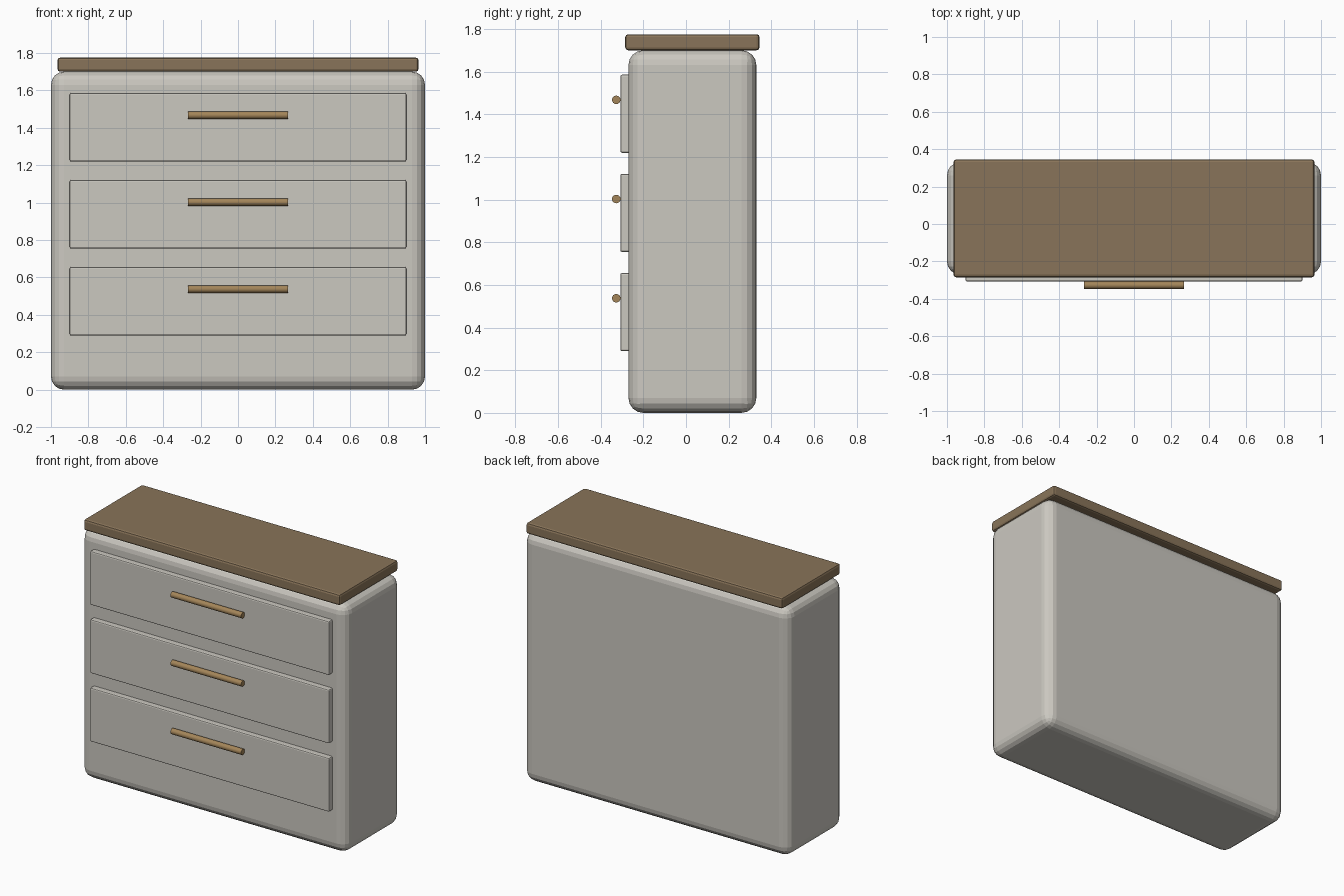
import bpy, math

if "Cube" in bpy.data.objects:
    bpy.data.objects.remove(bpy.data.objects["Cube"])


def material(name, rgb):
    m = bpy.data.materials.new(name)
    m.diffuse_color = (*rgb, 1)
    m.use_nodes = True
    m.node_tree.nodes["Principled BSDF"].inputs["Base Color"].default_value = m.diffuse_color
    return m


paint = material("warm grey paint", (0.60, 0.58, 0.53))
wood = material("brown wood", (0.25, 0.175, 0.10))
brass = material("aged brass", (0.37, 0.235, 0.10))


def box(name, x, y, z, mat, bevel, segments):
    """Bevelled box from (min, max) ranges on each axis."""
    bpy.ops.mesh.primitive_cube_add(size=1)
    o = bpy.context.object
    o.name = name
    o.location = [(a + b) / 2 for a, b in (x, y, z)]
    o.scale = [b - a for a, b in (x, y, z)]
    bpy.ops.object.transform_apply(location=False, rotation=False, scale=True)
    mod = o.modifiers.new("rounded edges", "BEVEL")
    mod.width, mod.segments = bevel, segments
    o.data.materials.append(mat)
    return o


# Cabinet and top board
box("cabinet_body", (-1, 1), (-0.27, 0.33), (0, 1.70), paint, 0.07, 4)
box("top_board", (-0.965, 0.965), (-0.285, 0.345), (1.70, 1.775), wood, 0.014, 2)

# Three drawer fronts, each with a round bar handle
for i, zc in enumerate((0.4725, 0.9375, 1.4025), 1):
    box(f"drawer_front_{i}", (-0.9, 0.9), (-0.308, -0.262),
        (zc - 0.183, zc + 0.183), paint, 0.008, 2)
    bpy.ops.mesh.primitive_cylinder_add(
        vertices=16, radius=0.02, depth=0.532,
        location=(0, -0.327, zc + 0.065), rotation=(0, math.pi / 2, 0))
    handle = bpy.context.object
    handle.name = f"drawer_handle_{i}"
    handle.data.materials.append(brass)
    bpy.ops.object.shade_smooth_by_angle()
